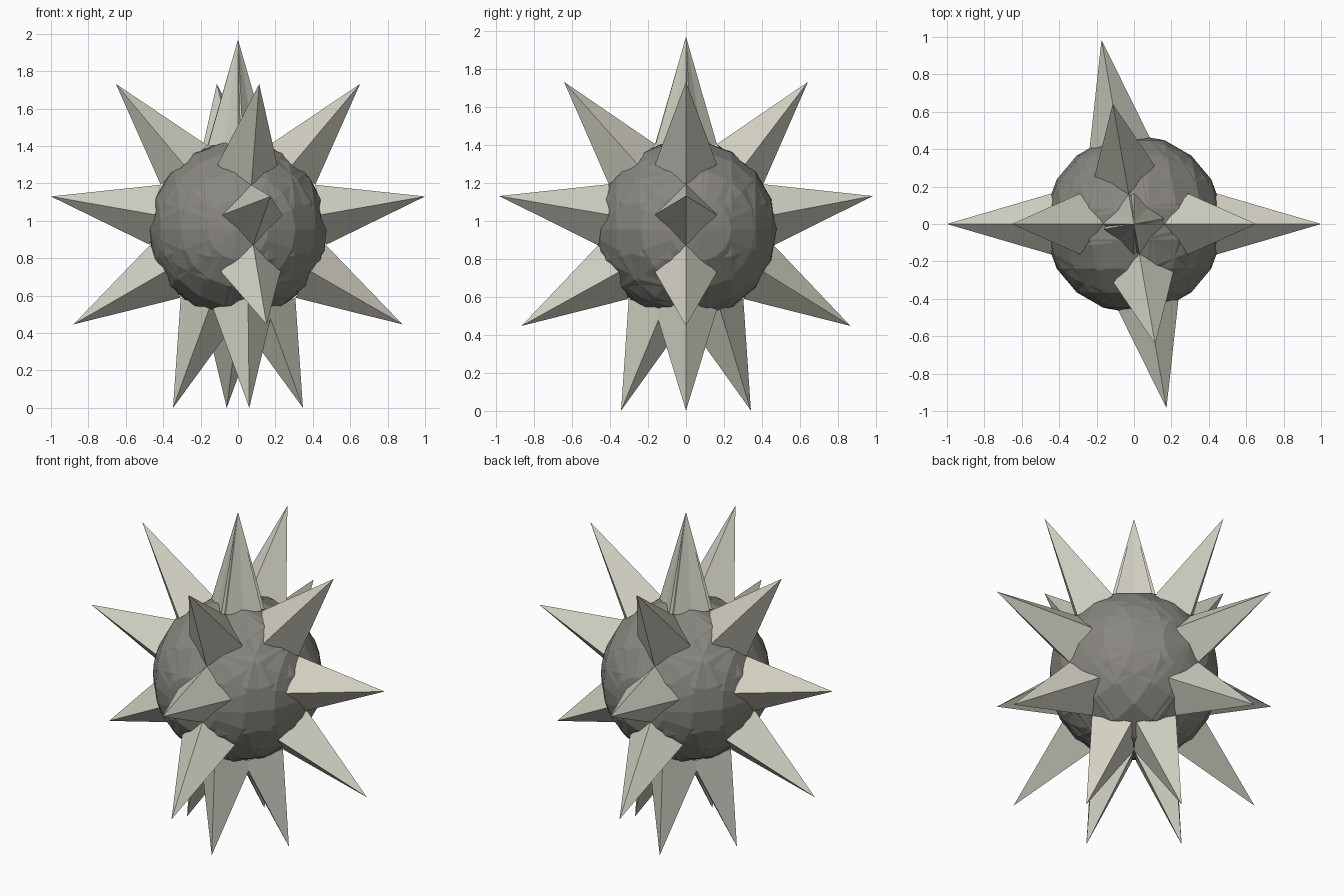
import bpy, bmesh, math
from mathutils import Matrix

if "Cube" in bpy.data.objects:
    bpy.data.objects.remove(bpy.data.objects["Cube"])

CENTRE = Matrix.Translation((0, 0, 0.954))
BODY_R, TIP_R = 0.477, 1.0154
STEP = math.radians(40)              # nine spike positions around a ring
RINGS = (0, math.radians(-80))       # two crossing upright rings


def material(name, rgb):
    m = bpy.data.materials.new(name)
    m.diffuse_color = (*rgb, 1)
    m.use_nodes = True
    m.node_tree.nodes["Principled BSDF"].inputs["Base Color"].default_value = m.diffuse_color
    return m


def make_object(name, bm, mat):
    me = bpy.data.meshes.new(name)
    bm.to_mesh(me)
    bm.free()
    me.materials.append(mat)
    bpy.context.collection.objects.link(bpy.data.objects.new(name, me))


grey = material("dark grey", (0.25, 0.24, 0.215))
bone = material("pale bone", (0.64, 0.63, 0.54))

# Ball: two crossed low-poly spheres, each with its poles on its ring's axis
bm = bmesh.new()
for turn in RINGS:
    m = (CENTRE @ Matrix.Rotation(turn, 4, 'Z')
         @ Matrix.Rotation(math.radians(10), 4, 'Y')
         @ Matrix.Rotation(math.radians(90), 4, 'X'))
    bmesh.ops.create_uvsphere(bm, u_segments=18, v_segments=9,
                              radius=BODY_R, matrix=m)
make_object("ball", bm, grey)

# Spikes: four-sided, base corners on the ball, 20 degrees off the axis
base = BODY_R * math.cos(STEP / 2)
half = BODY_R * math.sin(STEP / 2)
length = TIP_R - base
bm = bmesh.new()
for turn in RINGS:
    for i in range(9):
        m = (CENTRE @ Matrix.Rotation(turn, 4, 'Z')
             @ Matrix.Rotation(i * STEP, 4, 'Y')
             @ Matrix.Translation((0, 0, base + length / 2)))
        bmesh.ops.create_cone(bm, cap_ends=True, segments=4, radius1=half,
                              radius2=0, depth=length, matrix=m)
bmesh.ops.remove_doubles(bm, verts=bm.verts, dist=1e-5)
make_object("spikes", bm, bone)
